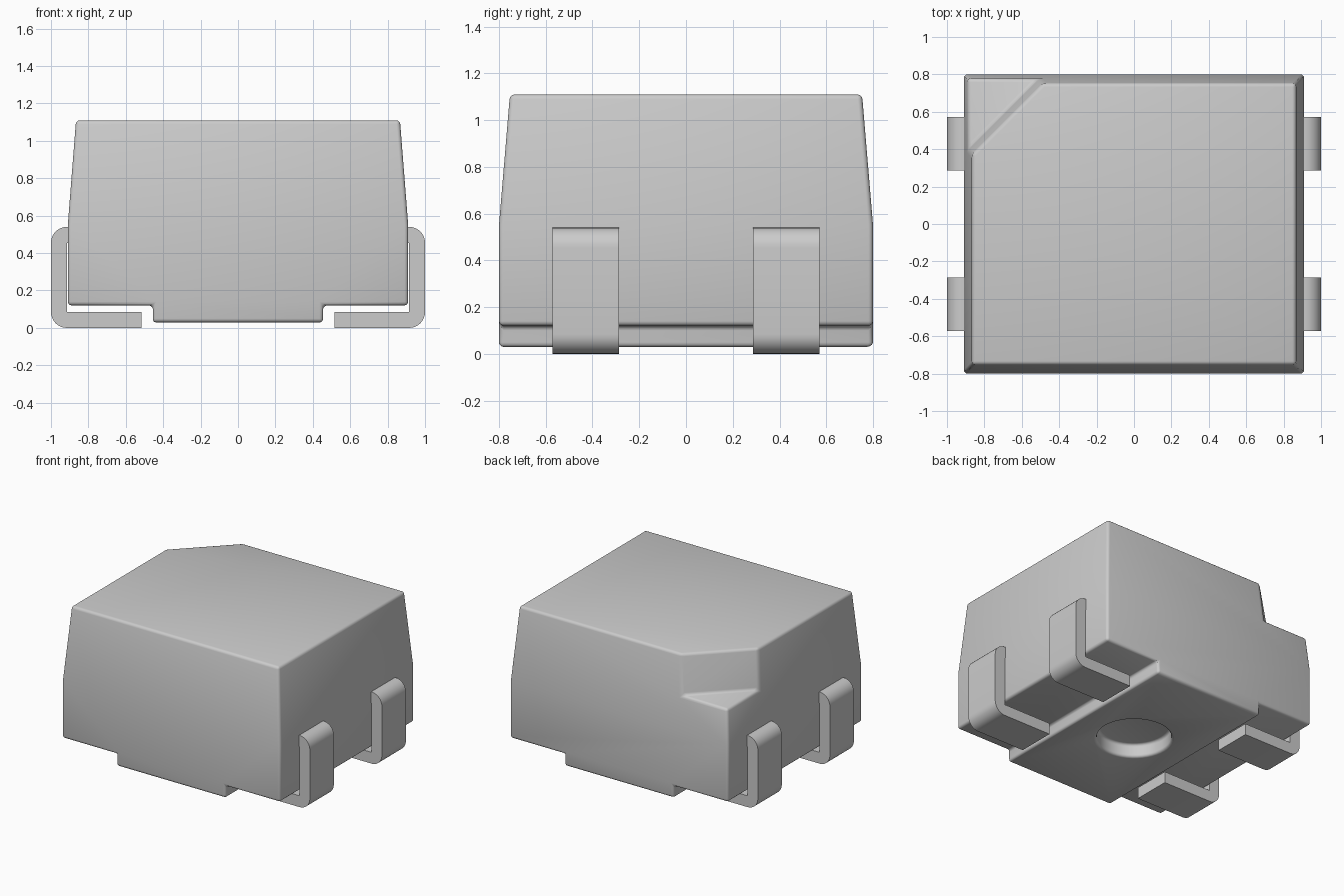
import bpy, bmesh, math

if "Cube" in bpy.data.objects:
    bpy.data.objects.remove(bpy.data.objects["Cube"], do_unlink=True)

grey = bpy.data.materials.new("light grey")
grey.use_nodes = True
colour = (0.6, 0.6, 0.6, 1)
grey.diffuse_color = colour
grey.node_tree.nodes["Principled BSDF"].inputs["Base Color"].default_value = colour


def make_object(name, bm):
    bmesh.ops.recalc_face_normals(bm, faces=bm.faces)
    mesh = bpy.data.meshes.new(name)
    bm.to_mesh(mesh)
    bm.free()
    obj = bpy.data.objects.new(name, mesh)
    bpy.context.collection.objects.link(obj)
    mesh.materials.append(grey)
    return obj


def loft(rings):
    """Closed solid skinned between point rings of equal length."""
    bm = bmesh.new()
    rows = [[bm.verts.new(p) for p in ring] for ring in rings]
    n = len(rows[0])
    for a, b in zip(rows, rows[1:]):
        for i in range(n):
            bm.faces.new((a[i], a[(i + 1) % n], b[(i + 1) % n], b[i]))
    caps = [bm.faces.new(rows[0]), bm.faces.new(rows[-1])]
    return bm, rows, caps


def select_only(obj):
    bpy.ops.object.select_all(action='DESELECT')
    obj.select_set(True)
    bpy.context.view_layer.objects.active = obj


def cut(obj, cutter):
    cutter.hide_render = True
    mod = obj.modifiers.new("cut", 'BOOLEAN')
    mod.operation = 'DIFFERENCE'
    mod.solver = 'EXACT'
    mod.object = cutter
    select_only(obj)
    bpy.ops.object.modifier_apply(modifier=mod.name)
    bpy.data.objects.remove(cutter, do_unlink=True)


# Housing: stepped profile, tapered above the parting line
CREASE, TOP = 0.55, 1.11
half = [(0.455, 0.03), (0.455, 0.12), (0.91, 0.12), (0.91, CREASE), (0.866, TOP)]
profile = half + [(-x, z) for x, z in reversed(half)]


def end_ring(side):
    return [(x, side * (0.753 if z == TOP else 0.8), z) for x, z in profile]


bm, rows, caps = loft([end_ring(-1), end_ring(1)])
for row in rows:
    bmesh.ops.connect_verts(bm, verts=[row[3], row[6]])
housing = make_object("housing", bm)


# Polarity notch at the back corner, with a slightly sloped wall
def notch_ring(c, z):
    return [(-1.1, c - 1.1, z), (1.0 - c, 1.0, z), (-1.1, 1.0, z)]


bm, _, _ = loft([notch_ring(1.285, 0.81), notch_ring(1.2265, 1.2)])
cut(housing, make_object("notch_cutter", bm))


# Round recess in the underside
def circle(r, z, n=48):
    return [(r * math.cos(2 * math.pi * i / n), r * math.sin(2 * math.pi * i / n), z)
            for i in range(n)]


bm, _, _ = loft([circle(0.255, -0.05), circle(0.255, 0.13)])
cut(housing, make_object("recess_cutter", bm))

bevel = housing.modifiers.new("rounded_edges", 'BEVEL')
bevel.width = 0.02
bevel.segments = 3
bevel.limit_method = 'ANGLE'
bevel.angle_limit = math.radians(30)
select_only(housing)
bpy.ops.object.modifier_apply(modifier=bevel.name)
bpy.ops.object.shade_smooth_by_angle(angle=math.radians(35))


# Leads: bent strips running out of the housing, down and under it
def arc(cx, cz, r, start, end, n=8):
    return [(cx + r * math.cos(math.radians(start + (end - start) * i / n)),
             cz + r * math.sin(math.radians(start + (end - start) * i / n)))
            for i in range(n + 1)]


R = 0.085
lead_profile = ([(0.515, 0.0)] + arc(1 - R, R, R, -90, 0)
                + arc(1 - R, 0.54 - R, R, 0, 90)
                + [(0.8, 0.54), (0.8, 0.455), (0.913, 0.455), (0.913, 0.085), (0.515, 0.085)])

for side, side_name in ((1, "left"), (-1, "right")):
    for y0, y1, end_name in ((-0.572, -0.286, "front"), (0.286, 0.572, "back")):
        bm, _, _ = loft([[(side * x, y, z) for x, z in lead_profile] for y in (y0, y1)])
        lead = make_object(f"{end_name}_{side_name}_lead", bm)
        select_only(lead)
        bpy.ops.object.shade_smooth_by_angle(angle=math.radians(30))
